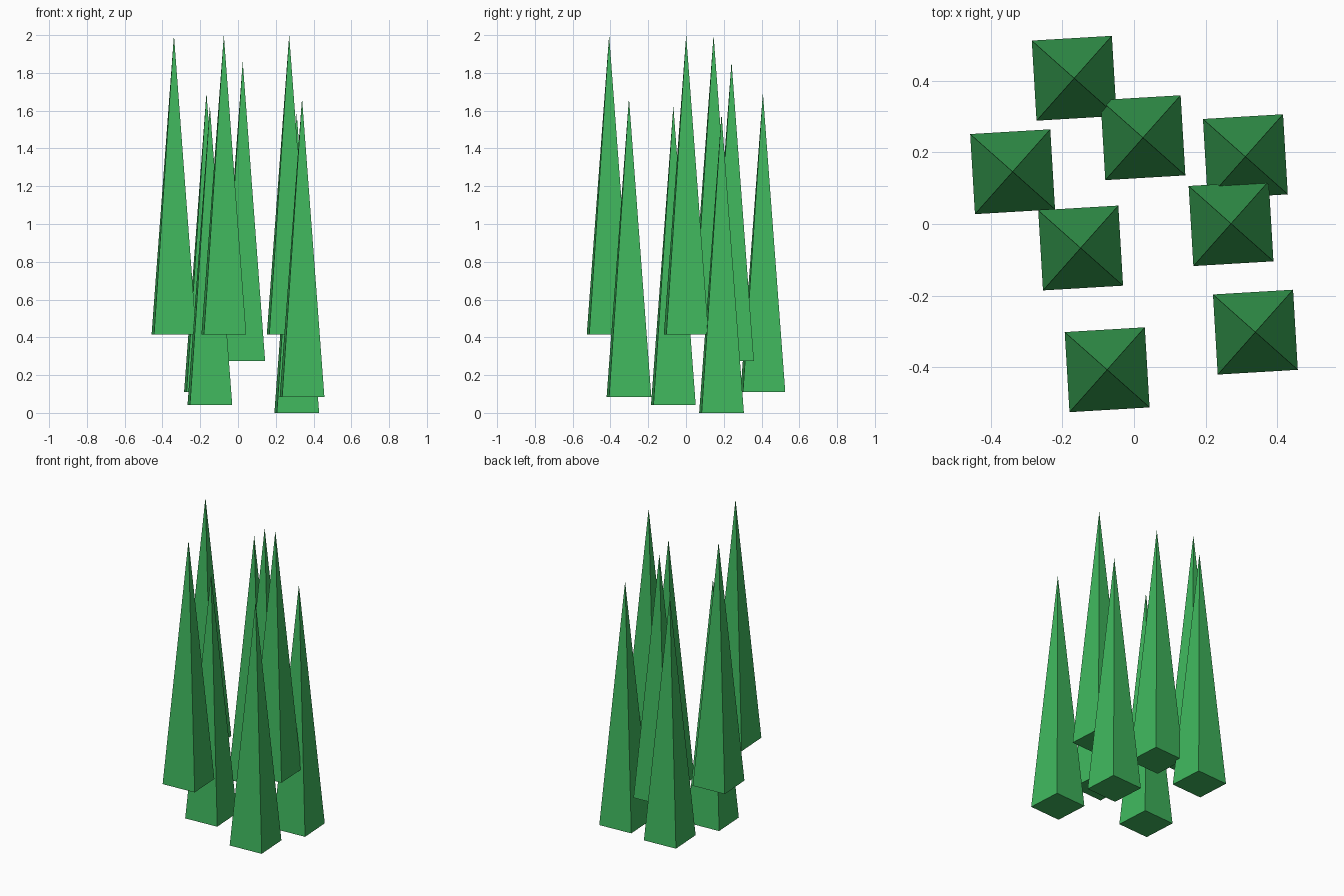
import bpy, math

if "Cube" in bpy.data.objects:
    bpy.data.objects.remove(bpy.data.objects["Cube"])

RADIUS = 0.1584   # half diagonal of the square base
HEIGHT = 1.584
TURN = math.radians(45 + 3.4)

mat = bpy.data.materials.new("green")
mat.diffuse_color = (0.05, 0.47, 0.11, 1)
mat.use_nodes = True
mat.node_tree.nodes["Principled BSDF"].inputs["Base Color"].default_value = mat.diffuse_color

# Base centre of each spike: x, y, z
spikes = [
    (-0.167, 0.407, 0.111),
    (0.025, 0.241, 0.276),
    (-0.339, 0.146, 0.416),
    (0.311, 0.188, 0.0),
    (0.271, 0.001, 0.416),
    (-0.149, -0.067, 0.041),
    (0.339, -0.302, 0.083),
    (-0.075, -0.407, 0.416),
]

# Tall four-sided pyramids, all turned the same way
for i, (x, y, z) in enumerate(spikes, 1):
    bpy.ops.mesh.primitive_cone_add(
        vertices=4, radius1=RADIUS, radius2=0, depth=HEIGHT,
        location=(x, y, z + HEIGHT / 2), rotation=(0, 0, TURN))
    spike = bpy.context.object
    spike.name = f"spike_{i}"
    spike.data.materials.append(mat)
